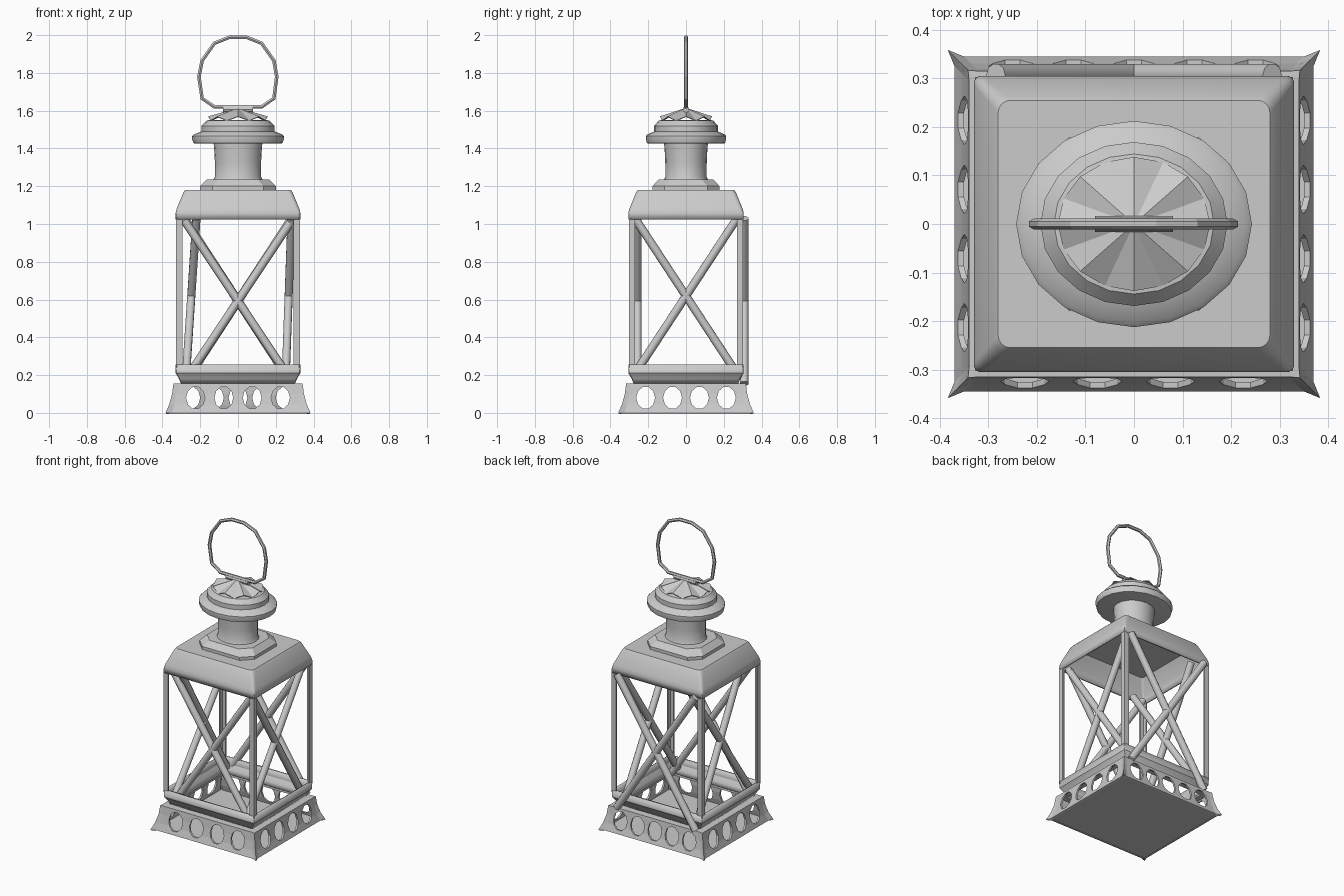
import bpy, bmesh, math
from mathutils import Vector, Matrix

if "Cube" in bpy.data.objects:
    bpy.data.objects.remove(bpy.data.objects["Cube"])

def make(name, bm, smooth=None):
    bmesh.ops.recalc_face_normals(bm, faces=bm.faces)
    me = bpy.data.meshes.new(name)
    bm.to_mesh(me)
    bm.free()
    ob = bpy.data.objects.new(name, me)
    bpy.context.collection.objects.link(ob)
    if smooth:
        bpy.ops.object.select_all(action='DESELECT')
        ob.select_set(True)
        bpy.context.view_layer.objects.active = ob
        bpy.ops.object.shade_smooth_by_angle(angle=math.radians(smooth))
    return ob

def rounded_rect(hx, hy, z, r, segs):
    pts = []
    for k, (sx, sy) in enumerate([(1, 1), (-1, 1), (-1, -1), (1, -1)]):
        for i in range(segs + 1):
            a = math.pi / 2 * (k + i / segs)
            pts.append((sx * (hx - r) + r * math.cos(a), sy * (hy - r) + r * math.sin(a), z))
    return pts

def loft(name, rings, cap_bottom=False, cap_top=False, smooth=None):
    bm = bmesh.new()
    rows = [[bm.verts.new(p) for p in ring] for ring in rings]
    n = len(rows[0])
    for a, b in zip(rows, rows[1:]):
        for i in range(n):
            bm.faces.new((a[i], a[(i + 1) % n], b[(i + 1) % n], b[i]))
    if cap_bottom:
        bm.faces.new(rows[0][::-1])
    if cap_top:
        bm.faces.new(rows[-1])
    return make(name, bm, smooth)

def turned(name, profile, n, squash=0.875, smooth=None):
    rings = [[(r * math.cos(2 * math.pi * i / n), squash * r * math.sin(2 * math.pi * i / n), z)
              for i in range(n)] for r, z in profile]
    return loft(name, rings, True, True, smooth)

def rod(name, p, q, r, n=10, smooth=40):
    p, q = Vector(p), Vector(q)
    bm = bmesh.new()
    m = Matrix.Translation((p + q) / 2) @ (q - p).to_track_quat('Z', 'Y').to_matrix().to_4x4()
    bmesh.ops.create_cone(bm, cap_ends=True, segments=n, radius1=r, radius2=r,
                          depth=(q - p).length, matrix=m)
    return make(name, bm, smooth)

def box(name, lo, hi):
    bm = bmesh.new()
    lo, hi = Vector(lo), Vector(hi)
    bmesh.ops.create_cube(bm, size=1, matrix=Matrix.Translation((lo + hi) / 2) @ Matrix.Diagonal((*(hi - lo), 1)))
    return make(name, bm)

def thicken(ob, t):
    m = ob.modifiers.new("thickness", 'SOLIDIFY')
    m.thickness = t
    m.offset = -1
    return ob

# flared base skirt with pinched corners
def skirt_ring(hx, hy, z, push):
    pts = []
    for k, (sx, sy) in enumerate([(1, 1), (-1, 1), (-1, -1), (1, -1)]):
        trio = [(sx * hx, sy * (hy - 0.02), z), (sx * (hx + push), sy * (hy + push), z),
                (sx * (hx - 0.02), sy * hy, z)]
        pts += trio if k % 2 == 0 else trio[::-1]
    return pts

skirt = loft("base_skirt", [skirt_ring(*r) for r in [
    (0.370, 0.345, 0.0, 0.014), (0.356, 0.331, 0.045, 0.008), (0.346, 0.321, 0.10, 0.003),
    (0.340, 0.315, 0.155, 0.002), (0.295, 0.27, 0.157, 0.0)]])
thicken(skirt, 0.012)

# vent holes: four on the front and sides, five on the back
bm = bmesh.new()
def vent(x, y, turn):
    m = (Matrix.Translation((x, y, 0.08)) @ Matrix.Rotation(turn, 4, 'Z')
         @ Matrix.Diagonal((0.05, 1, 0.06, 1)) @ Matrix.Rotation(math.pi / 2, 4, 'X')
         @ Matrix.Rotation(math.pi / 10, 4, 'Z'))
    bmesh.ops.create_cone(bm, cap_ends=True, segments=10, radius1=1, radius2=1, depth=0.1, matrix=m)
for i in range(4):
    u = -0.225 + 0.15 * i
    vent(u, -0.335, 0)
    vent(0.36, u * 0.95, math.pi / 2)
    vent(-0.36, u * 0.95, math.pi / 2)
for i in range(5):
    vent(-0.25 + 0.125 * i, 0.335, 0)
cutter = make("vent_cutter", bm)
cutter.hide_render = True
cutter.hide_set(True)
mod = skirt.modifiers.new("vents", 'BOOLEAN')
mod.object = cutter
mod.operation = 'DIFFERENCE'
mod.solver = 'EXACT'

# floor plate
box("floor_plate", (-0.362, -0.337, 0), (0.362, 0.337, 0.008))

# lower band
band = loft("lower_band", [rounded_rect(hx, hx - 0.025, z, 0.012, 2) for hx, z in
            [(0.302, 0.155), (0.312, 0.18), (0.33, 0.21), (0.33, 0.255)]], smooth=30)
thicken(band, 0.015)

# L-shaped corner posts
for sx in (-1, 1):
    for sy in (-1, 1):
        prof = [(0, 0), (0.033, 0), (0.033, 0.01), (0.01, 0.01), (0.01, 0.033), (0, 0.033)]
        loft("corner_post", [[(sx * (0.328 - a), sy * (0.303 - b), z) for a, b in prof]
                             for z in (0.24, 1.05)], True, True)

# crossed guard bars on each face
for s in (-1, 1):
    rod("front_bar", (-s * 0.285, -0.257, 1.02), (s * 0.285, -0.257, 0.165), 0.022)
    rod("back_bar", (-s * 0.285, 0.308, 1.03), (s * 0.285, 0.308, 0.155), 0.023)
    rod("right_bar", (0.283, -s * 0.27, 1.03), (0.253, s * 0.275, 0.2), 0.022)
    rod("left_bar", (-0.22, -s * 0.27, 1.03), (-0.275, s * 0.275, 0.2), 0.022)

# hollow roof
roof = loft("roof", [rounded_rect(hx, hy, z, r, 4) for hx, hy, z, r in [
    (0.33, 0.305, 1.025, 0.015), (0.33, 0.305, 1.06, 0.015), (0.325, 0.30, 1.08, 0.02),
    (0.289, 0.264, 1.168, 0.025), (0.28, 0.255, 1.18, 0.025)]], cap_top=True, smooth=35)
thicken(roof, 0.012)

# chamfered collar
loft("collar", [rounded_rect(hx, hy, z, r, 1) for hx, hy, z, r in [
    (0.20, 0.178, 1.178, 0.065), (0.20, 0.178, 1.2, 0.065), (0.165, 0.145, 1.235, 0.06)]], True, True)

# chimney and stepped cap
turned("chimney", [(0.132, 1.23), (0.122, 1.25), (0.122, 1.32), (0.125, 1.38), (0.13, 1.44)], 20, 0.9, 35)
turned("chimney_cap", [(0.22, 1.425), (0.236, 1.428), (0.243, 1.45), (0.243, 1.465), (0.232, 1.475),
                       (0.193, 1.49), (0.193, 1.52), (0.165, 1.548), (0.15, 1.55)], 20, smooth=25)

# pleated crown
bm = bmesh.new()
n = 16
rim = [bm.verts.new((0.157 * math.cos(2 * math.pi * i / n), 0.138 * math.sin(2 * math.pi * i / n),
                     1.548 if i % 2 else 1.57)) for i in range(n)]
tip = bm.verts.new((0, 0, 1.615))
for i in range(n):
    bm.faces.new((rim[i], rim[(i + 1) % n], tip))
thicken(make("pleated_crown", bm), 0.004)

# hinge rod and carrying ring
rod("hinge_rod", (-0.08, 0, 1.607), (0.08, 0, 1.607), 0.017, 8)
path = [(-0.125, 1.62), (-0.19, 1.665), (-0.207, 1.78), (-0.19, 1.865), (-0.125, 1.957), (-0.045, 1.989),
        (0.045, 1.989), (0.125, 1.957), (0.19, 1.865), (0.205, 1.78), (0.19, 1.665), (0.125, 1.62)]
cu = bpy.data.curves.new("carrying_ring", 'CURVE')
cu.dimensions = '3D'
cu.bevel_depth = 0.011
cu.bevel_resolution = 1
sp = cu.splines.new('POLY')
sp.points.add(len(path) - 1)
for p, (x, z) in zip(sp.points, path):
    p.co = (x, 0, z, 1)
sp.use_cyclic_u = True
sp.use_smooth = False
bpy.context.collection.objects.link(bpy.data.objects.new("carrying_ring", cu))
